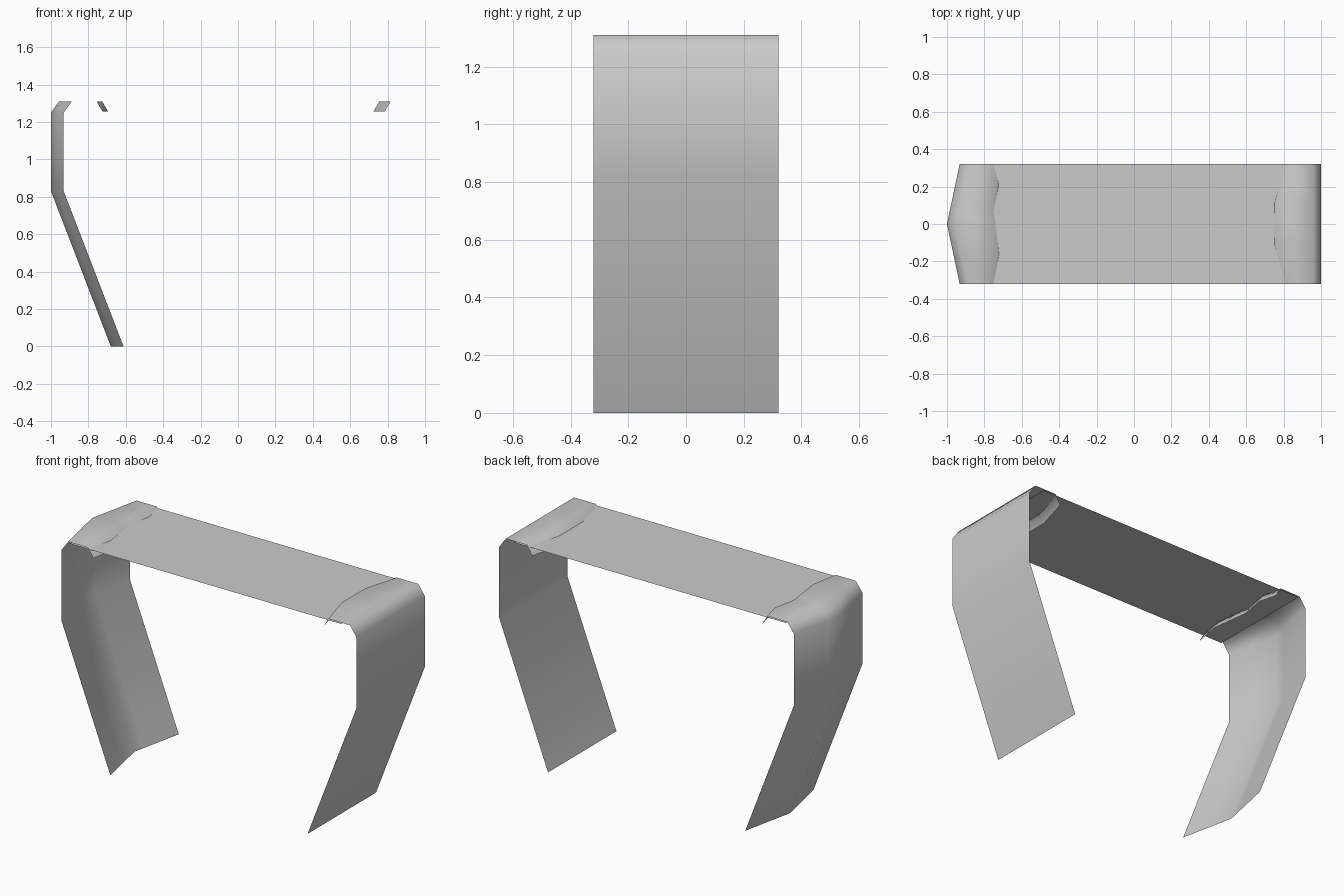
import bpy
import bmesh

cube = bpy.data.objects.get("Cube")
if cube:
    bpy.data.objects.remove(cube, do_unlink=True)

HALF = 0.32  # half depth of every panel

# One plain grey for the whole model
grey = bpy.data.materials.new("plain grey")
grey.use_nodes = True
colour = (0.6, 0.6, 0.6, 1)
grey.diffuse_color = colour
grey.node_tree.nodes["Principled BSDF"].inputs["Base Color"].default_value = colour

# Side section: foot, knee, shoulder, top edge (outer rows), then flat end and lip
OUTER = [(0.68, 0), (1, 0.83), (1, 1.25), (0.957, 1.31)]
INNER = [(0.756, 1.31), (0.724, 1.255)]


def make_object(name, rows, flip=False):
    """Skin rows of points into a thin smooth sheet."""
    bm = bmesh.new()
    grid = [[bm.verts.new(p) for p in row] for row in rows]
    for low, high in zip(grid, grid[1:]):
        for c in range(len(low) - 1):
            quad = [low[c], low[c + 1], high[c + 1], high[c]]
            face = bm.faces.new(quad[::-1] if flip else quad)
            face.smooth = True
    mesh = bpy.data.meshes.new(name)
    bm.to_mesh(mesh)
    bm.free()
    mesh.materials.append(grey)
    obj = bpy.data.objects.new(name, mesh)
    bpy.context.collection.objects.link(obj)
    return obj


def side_panel(name, side, columns):
    """Columns hold (y, outer inset, inner inset)."""
    rows = [[(side * (x - out), y, z) for y, out, inn in columns] for x, z in OUTER]
    rows += [[(side * (x - inn), y, z) for y, out, inn in columns] for x, z in INNER]
    return make_object(name, rows, flip=side < 0)


# Left panel: straight leg, bowed lip
side_panel("left_side_panel", 1,
           [(-HALF, 0, -0.06), (-0.11, 0, 0), (0.11, 0, 0), (HALF, 0, -0.06)])

# Right panel: leg creased outward down the middle, ragged lip
ragged = [(-HALF, 0), (-0.16, 0.03), (0, 0.01), (0.07, 0), (0.21, 0.028), (HALF, 0)]
side_panel("right_side_panel", -1,
           [(y, 0.068 * abs(y) / HALF, lip) for y, lip in ragged])

# Flat bridge tucked just under both side panels
make_object("top_bridge", [[(-0.88, y, 1.302), (0.9, y, 1.302)] for y in (-HALF, HALF)])
